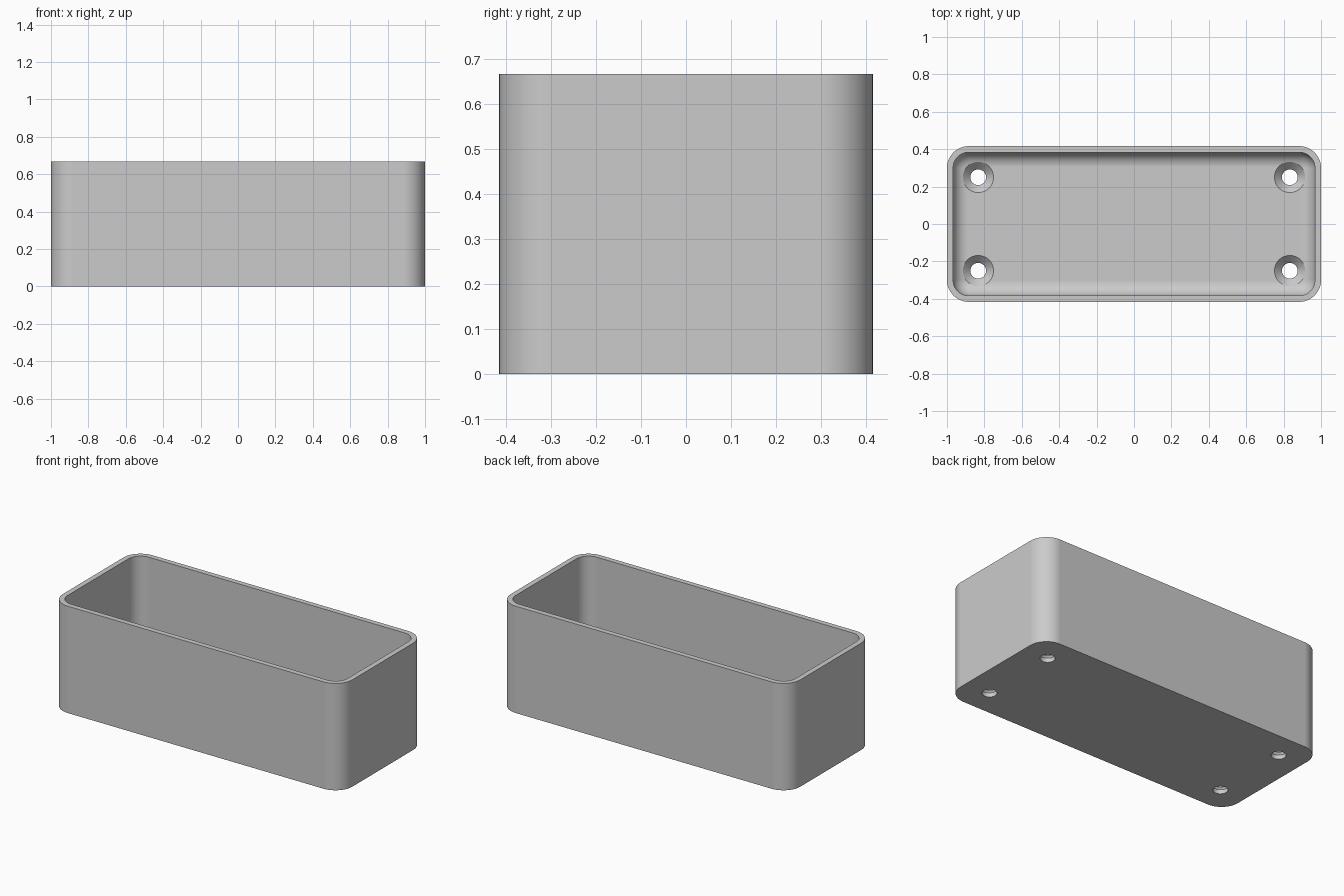
import bpy
import bmesh
from math import sin, cos, pi

LENGTH, WIDTH, HEIGHT = 2.0, 0.833, 0.667
WALL, FLOOR, CORNER, FILLET = 0.033, 0.067, 0.117, 0.08
HOLE, SINK, SHAFT = 0.042, 0.082, 0.026
HOLE_X, HOLE_Y = 0.833, 0.25
STEPS = 12

cube = bpy.data.objects.get("Cube")
if cube:
    bpy.data.objects.remove(cube, do_unlink=True)

grey = bpy.data.materials.new("plain grey")
grey.use_nodes = True
colour = (0.6, 0.6, 0.6, 1)
grey.diffuse_color = colour
grey.node_tree.nodes["Principled BSDF"].inputs["Base Color"].default_value = colour


def rounded_ring(inset, z):
    """Rounded rectangle, inset from the outer walls."""
    r = max(CORNER - inset, 0.004)
    cx, cy = LENGTH / 2 - inset - r, WIDTH / 2 - inset - r
    ring = []
    for quarter, (sx, sy) in enumerate([(1, 1), (-1, 1), (-1, -1), (1, -1)]):
        for i in range(STEPS + 1):
            a = (quarter + i / STEPS) * pi / 2
            ring.append((sx * cx + r * cos(a), sy * cy + r * sin(a), z))
    return ring


def circle_ring(x, y, r, z, count=48):
    return [(x + r * cos(2 * pi * i / count), y + r * sin(2 * pi * i / count), z)
            for i in range(count)]


def loft(bm, rings):
    """Skin a stack of matching rings and cap both ends."""
    loops = [[bm.verts.new(p) for p in ring] for ring in rings]
    for low, high in zip(loops, loops[1:]):
        for i in range(len(low)):
            j = (i + 1) % len(low)
            bm.faces.new((low[i], low[j], high[j], high[i]))
    bm.faces.new(loops[0][::-1])
    bm.faces.new(loops[-1])


def make_object(name, bm):
    bmesh.ops.recalc_face_normals(bm, faces=bm.faces)
    mesh = bpy.data.meshes.new(name)
    bm.to_mesh(mesh)
    bm.free()
    mesh.materials.append(grey)
    obj = bpy.data.objects.new(name, mesh)
    bpy.context.collection.objects.link(obj)
    return obj


# Open tray: up the outer wall, over the rim, down inside, round the floor fillet
bm = bmesh.new()
rings = [rounded_ring(0, 0), rounded_ring(0, HEIGHT), rounded_ring(WALL, HEIGHT)]
for i in range(STEPS + 1):
    a = i / STEPS * pi / 2
    rings.append(rounded_ring(WALL + FILLET * (1 - cos(a)),
                              FLOOR + FILLET * (1 - sin(a))))
loft(bm, rings)
tray = make_object("tray", bm)

# Countersunk screw holes near the four corners
bm = bmesh.new()
for x in (-HOLE_X, HOLE_X):
    for y in (-HOLE_Y, HOLE_Y):
        profile = [(HOLE, -0.05), (HOLE, SHAFT), (SINK, FLOOR), (SINK, FLOOR + 0.1)]
        loft(bm, [circle_ring(x, y, r, z) for r, z in profile])
cutter = make_object("screw_hole_cutter", bm)
cutter.hide_render = True

holes = tray.modifiers.new("screw holes", "BOOLEAN")
holes.operation = "DIFFERENCE"
holes.solver = "EXACT"
holes.object = cutter

bpy.ops.object.select_all(action="DESELECT")
tray.select_set(True)
bpy.context.view_layer.objects.active = tray
bpy.ops.object.modifier_apply(modifier=holes.name)
bpy.data.objects.remove(cutter, do_unlink=True)

# Smooth curves, crisp edges, flat large faces
bpy.ops.object.shade_smooth_by_angle(angle=pi / 6)
weighted = tray.modifiers.new("weighted normals", "WEIGHTED_NORMAL")
weighted.keep_sharp = True
